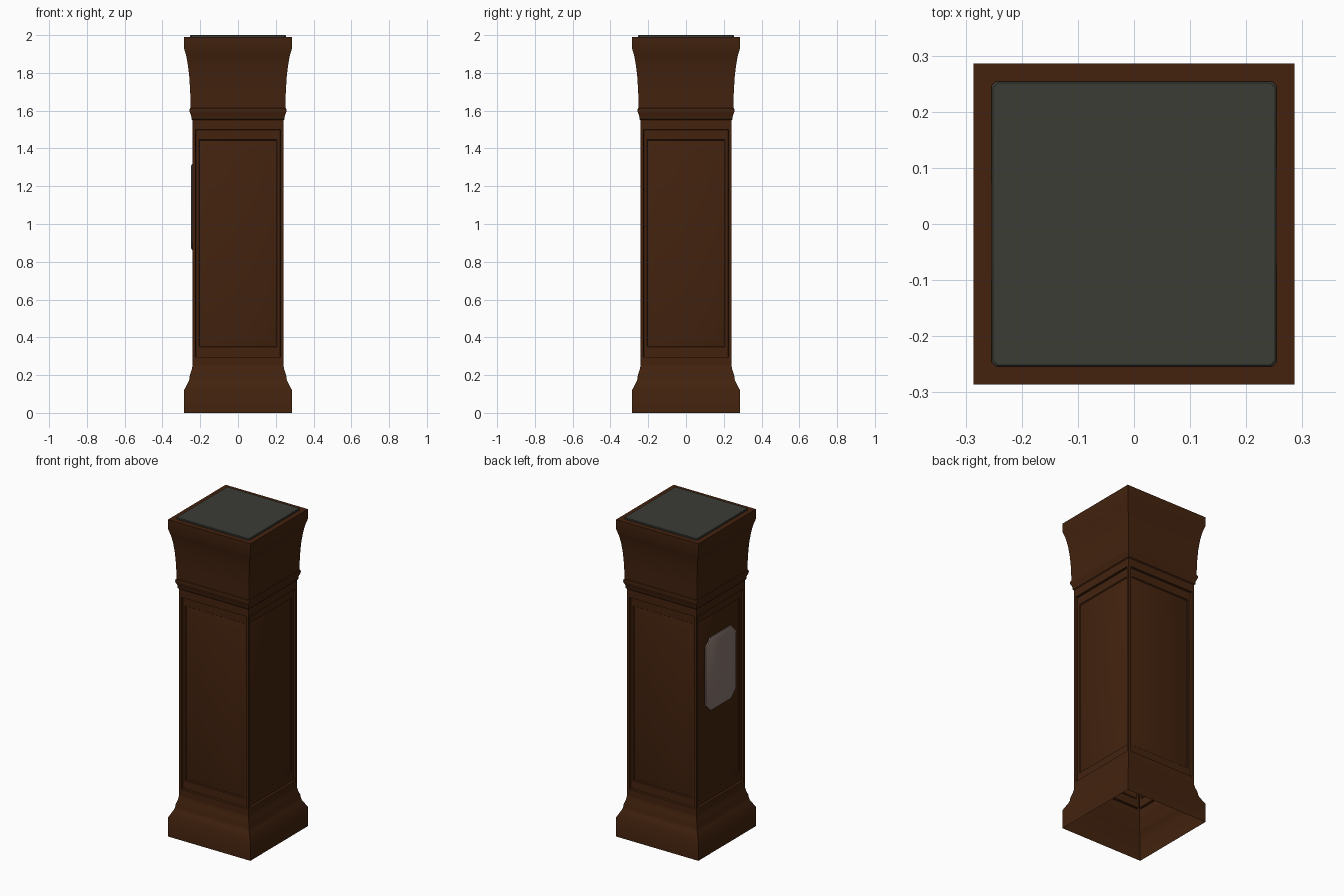
import bpy, bmesh, math
from mathutils import Matrix

if "Cube" in bpy.data.objects:
    bpy.data.objects.remove(bpy.data.objects["Cube"])

def material(name, rgb):
    m = bpy.data.materials.new(name)
    m.diffuse_color = (*rgb, 1)
    m.use_nodes = True
    m.node_tree.nodes["Principled BSDF"].inputs["Base Color"].default_value = m.diffuse_color
    return m

wood = material("dark wood", (0.056, 0.0165, 0.0045))
slate = material("slate grey", (0.043, 0.045, 0.036))
metal = material("dull plaque metal", (0.25, 0.185, 0.16))

def finish(bm, name, mat, angle=30):
    me = bpy.data.meshes.new(name)
    bm.to_mesh(me)
    bm.free()
    ob = bpy.data.objects.new(name, me)
    bpy.context.collection.objects.link(ob)
    me.materials.append(mat)
    bpy.context.view_layer.objects.active = ob
    ob.select_set(True)
    bpy.ops.object.shade_smooth_by_angle(angle=math.radians(angle))
    ob.select_set(False)
    return ob

def loft(bm, loops):
    """Join closed point loops with quads, return the vertex rings."""
    rings = [[bm.verts.new(p) for p in loop] for loop in loops]
    for a, b in zip(rings, rings[1:]):
        n = len(a)
        for i in range(n):
            j = (i + 1) % n
            bm.faces.new((a[i], a[j], b[j], b[i]))
    return rings

def square(r, z):
    return [(-r, -r, z), (r, -r, z), (r, r, z), (-r, r, z)]

def octagon(w, h, c, d):
    """Rectangle with clipped corners, facing -y at depth d."""
    return [(x, -d, z) for x, z in (
        (-w + c, -h), (w - c, -h), (w, -h + c), (w, h - c),
        (w - c, h), (-w + c, h), (-w, h - c), (-w, -h + c))]

# Base moulding, hollow and open underneath
bm = bmesh.new()
loft(bm, [square(r, z) for r, z in (
    (.286, 0), (.286, .12), (.262, .165), (.257, .18), (.255, .20), (.246, .225), (.241, .25))])
finish(bm, "base", wood)

# Shaft: four sides, each a recessed frame with a raised field
bm = bmesh.new()
for k in range(4):
    side = bmesh.new()
    rings = loft(side, [[(-w, -d, lo), (w, -d, lo), (w, -d, hi), (-w, -d, hi)] for w, lo, hi, d in (
        (.241, .25, 1.55, .241), (.225, .295, 1.50, .241), (.223, .297, 1.498, .228),
        (.207, .348, 1.447, .228), (.204, .352, 1.443, .222), (.165, .40, 1.39, .236))])
    side.faces.new(rings[-1])
    side.transform(Matrix.Rotation(k * math.pi / 2, 4, 'Z'))
    tmp = bpy.data.meshes.new("side")
    side.to_mesh(tmp)
    side.free()
    bm.from_mesh(tmp)
    bpy.data.meshes.remove(tmp)
bmesh.ops.remove_doubles(bm, verts=bm.verts, dist=.0001)
finish(bm, "panelled_shaft", wood)

# Flared capital with collar and rim
bm = bmesh.new()
loft(bm, [square(r, z) for r, z in (
    (.241, 1.55), (.246, 1.555), (.248, 1.575), (.255, 1.59), (.257, 1.60), (.255, 1.612),
    (.251, 1.615), (.253, 1.70), (.258, 1.78), (.265, 1.84), (.274, 1.89), (.286, 1.93),
    (.286, 1.99), (.24, 1.99))])
finish(bm, "capital", wood)

# Slate top plate
bm = bmesh.new()
rings = loft(bm, [[(x, y + 0, z) for x, _, y in octagon(r, r, .008, 0)] for r, z in (
    (.254, 1.985), (.254, 1.997), (.251, 2.0))])
bm.faces.new(rings[-1])
finish(bm, "top_plate", slate)

# Plaque on the left side
bm = bmesh.new()
rings = loft(bm, [octagon(w, h, .045, d) for w, h, d in (
    (.147, .228, .232), (.147, .228, .243), (.135, .216, .249))])
bm.faces.new(rings[-1])
bm.transform(Matrix.Translation((0, 0, 1.09)) @ Matrix.Rotation(-math.pi / 2, 4, 'Z'))
finish(bm, "plaque", metal)
